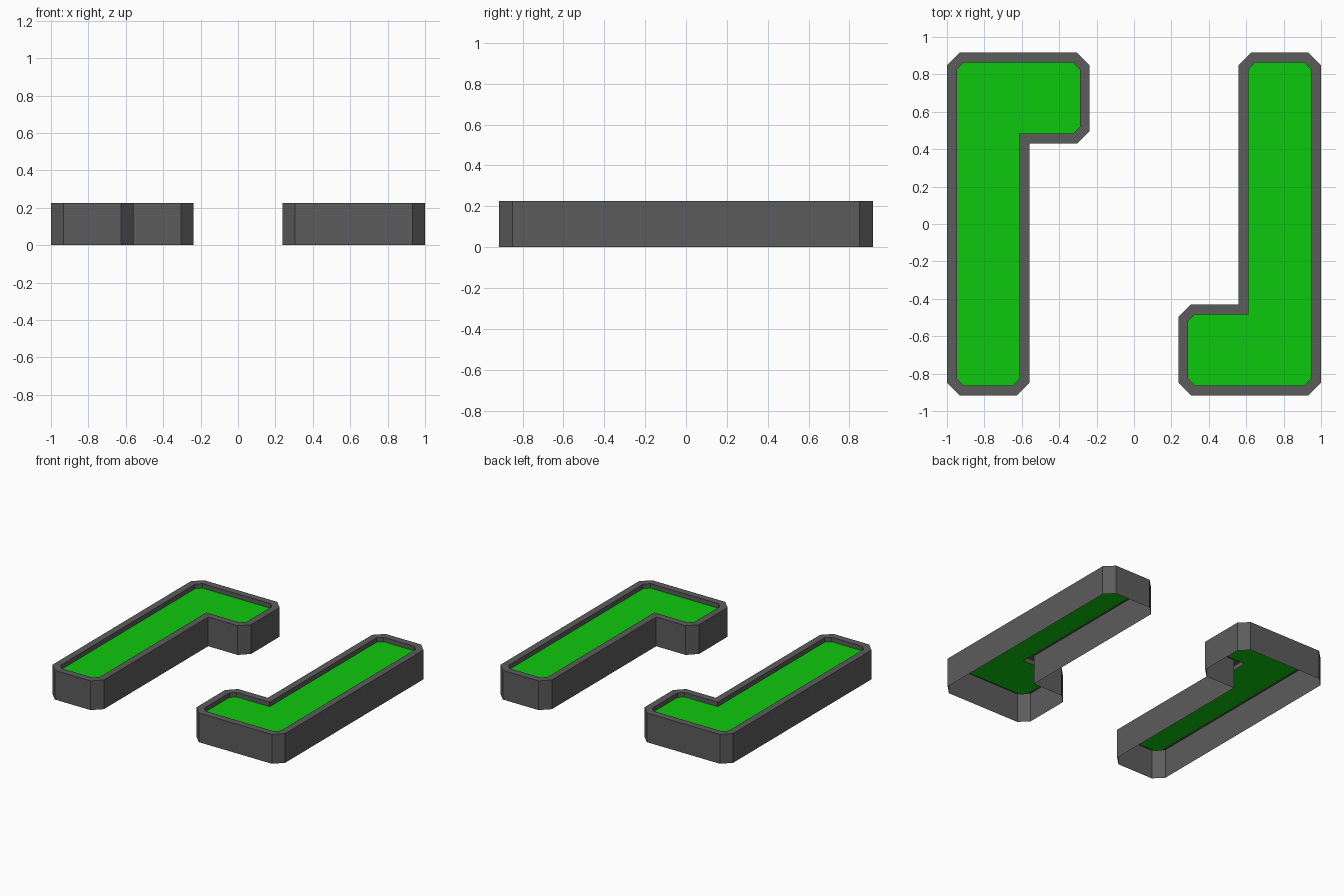
import bpy, bmesh, math

if "Cube" in bpy.data.objects:
    bpy.data.objects.remove(bpy.data.objects["Cube"])

HEIGHT, RIM, DEPTH, CHAMFER = 0.227, 0.053, 0.035, 0.067


def material(name, rgb):
    m = bpy.data.materials.new(name)
    m.diffuse_color = (*rgb, 1.0)
    m.use_nodes = True
    m.node_tree.nodes["Principled BSDF"].inputs["Base Color"].default_value = m.diffuse_color
    return m


stone = material("dark_grey", (0.107, 0.107, 0.107))
turf = material("bright_green", (0.004, 0.58, 0.004))

# L outline, counter-clockwise; the flag marks corners that are chamfered
CORNERS = [(-1, -0.916, True), (-0.558, -0.916, True), (-0.558, 0.431, False),
           (-0.237, 0.431, True), (-0.237, 0.916, True), (-1, 0.916, True)]


def chamfered(corners):
    pts = []
    for i, (x, y, cut) in enumerate(corners):
        if not cut:
            pts.append((x, y))
            continue
        for nx, ny, _ in (corners[i - 1], corners[(i + 1) % len(corners)]):
            d = math.hypot(nx - x, ny - y)
            pts.append((x + (nx - x) / d * CHAMFER, y + (ny - y) / d * CHAMFER))
    return pts


def raise_face(bm, face, dz):
    new = bmesh.ops.extrude_discrete_faces(bm, faces=[face])["faces"][0]
    bmesh.ops.translate(bm, verts=new.verts[:], vec=(0, 0, dz))
    return new


def planter(name, turn):
    bm = bmesh.new()
    c, s = math.cos(turn), math.sin(turn)
    face = bm.faces.new([bm.verts.new((c * x - s * y, s * x + c * y, 0))
                         for x, y in chamfered(CORNERS)])
    face.normal_update()
    # outer walls, open underneath
    face = raise_face(bm, face, HEIGHT)
    bm.normal_update()
    # flat rim, then the recessed green bed
    bmesh.ops.inset_region(bm, faces=[face], thickness=RIM,
                           use_boundary=True, use_even_offset=True)
    floor = raise_face(bm, face, -DEPTH)
    floor.material_index = 1
    bm.normal_update()
    mesh = bpy.data.meshes.new(name)
    bm.to_mesh(mesh)
    bm.free()
    mesh.materials.append(stone)
    mesh.materials.append(turf)
    bpy.context.collection.objects.link(bpy.data.objects.new(name, mesh))


# the second piece is the first turned half way round
planter("left_planter", 0)
planter("right_planter", math.pi)
